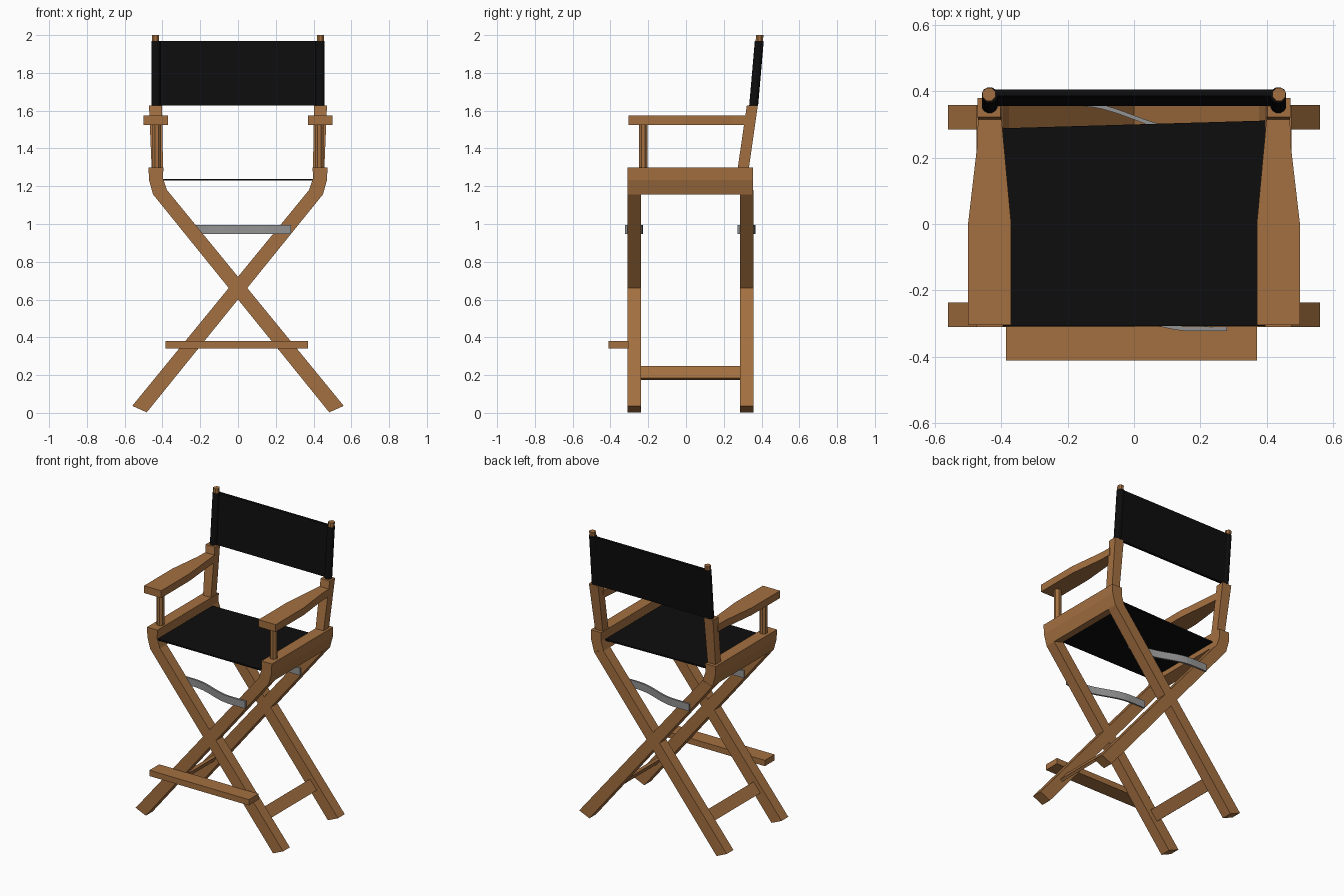
import bpy, math
from mathutils import Vector

if "Cube" in bpy.data.objects:
    bpy.data.objects.remove(bpy.data.objects["Cube"])


def material(name, rgb):
    m = bpy.data.materials.new(name)
    m.diffuse_color = (*rgb, 1)
    m.use_nodes = True
    m.node_tree.nodes["Principled BSDF"].inputs["Base Color"].default_value = m.diffuse_color
    return m


WOOD = material("warm wood", (0.37, 0.162, 0.052))
BLACK = material("black canvas", (0.004, 0.004, 0.004))
METAL = material("grey metal", (0.29, 0.29, 0.29))


def solid(name, ring_a, ring_b, mat, sx=1):
    """Closed solid between two matching rings of points; sx=-1 mirrors in x."""
    n = len(ring_a)
    verts = [(x * sx, y, z) for x, y, z in ring_a + ring_b]
    faces = [tuple(range(n)), tuple(range(n, 2 * n))]
    faces += [(i, (i + 1) % n, n + (i + 1) % n, n + i) for i in range(n)]
    me = bpy.data.meshes.new(name)
    me.from_pydata(verts, [], faces)
    me.materials.append(mat)
    ob = bpy.data.objects.new(name, me)
    bpy.context.collection.objects.link(ob)
    # consistent outward normals
    import bmesh
    bm = bmesh.new()
    bm.from_mesh(me)
    bmesh.ops.recalc_face_normals(bm, faces=bm.faces)
    bm.to_mesh(me)
    bm.free()
    return ob


def along_y(name, pts, y0, y1, mat, sx=1):
    return solid(name, [(x, y0, z) for x, z in pts], [(x, y1, z) for x, z in pts], mat, sx)


def along_z(name, pts, z0, z1, mat, sx=1):
    return solid(name, [(x, y, z0) for x, y in pts], [(x, y, z1) for x, y in pts], mat, sx)


def rod(name, a, b, r, sides, mat, sx=1):
    def ring(c):
        return [(c[0] + r * math.cos((i + .5) * math.tau / sides),
                 c[1] + r * math.sin((i + .5) * math.tau / sides), c[2]) for i in range(sides)]
    return solid(name, ring(a), ring(b), mat, sx)


def rect(x0, x1, y0, y1):
    return [(x0, y0), (x1, y0), (x1, y1), (x0, y1)]


LEG = [(-0.56, 0.037), (-0.483, 0.003), (0.45, 1.157), (0.376, 1.18)]
RAIL = [(0.376, 1.18), (0.45, 1.157), (0.471, 1.233), (0.474, 1.30), (0.395, 1.30), (0.397, 1.243)]
ARM = [(0.37, -0.305), (0.50, -0.305), (0.50, 0), (0.472, 0.24), (0.47, 0.325), (0.40, 0.325), (0.37, 0)]


def back_y(z):
    """Centre line of the leaning back dowels."""
    return 0.358 + (z - 1.625) * 0.087


for sx, side in ((1, "right"), (-1, "left")):
    # crossed legs and seat rail
    along_y(f"front_leg_{side}", LEG, -0.31, -0.237, WOOD, sx)
    along_y(f"back_leg_{side}", LEG, 0.285, 0.358, WOOD, sx)
    along_y(f"seat_rail_{side}", RAIL, -0.31, 0.356, WOOD, sx)
    # tilted plank joining the lower legs
    d, n, c = Vector((0.629, 0.777)), Vector((0.777, -0.629)), Vector((-0.366, 0.212))
    plank = [c + d * a * 0.041 + n * b * 0.009 for a, b in ((-1, -1), (1, -1), (1, 1), (-1, 1))]
    along_y(f"stretcher_{side}", [tuple(p) for p in plank], -0.24, 0.288, WOOD, sx)
    # armrest with its front dowel
    along_z(f"armrest_{side}", ARM, 1.525, 1.575, WOOD, sx)
    rod(f"arm_dowel_{side}", (0.43, -0.227, 1.29), (0.43, -0.227, 1.53), 0.025, 8, WOOD, sx)
    # leaning back post and the dowel above it
    solid(f"back_post_{side}",
          [(x, y, 1.29) for x, y in rect(0.397, 0.457, 0.273, 0.332)],
          [(x, y, 1.627) for x, y in rect(0.402, 0.471, 0.322, 0.38)], WOOD, sx)
    rod(f"back_dowel_{side}", (0.437, back_y(1.6), 1.6), (0.437, back_y(2.0), 2.0), 0.021, 8, WOOD, sx)
    # canvas sleeve around the dowel
    rod(f"back_sleeve_{side}", (0.435, back_y(1.627), 1.627), (0.435, back_y(1.97), 1.97), 0.0245, 12, BLACK, sx)

# back canvas
solid("back_canvas",
      [(x, y, 1.627) for x, y in rect(-0.44, 0.44, 0.356, 0.375)],
      [(x, y, 1.97) for x, y in rect(-0.44, 0.44, 0.386, 0.405)], BLACK)

# seat canvas, its rear edge slightly skewed
along_z("seat_canvas", [(-0.41, -0.307), (0.41, -0.307), (0.41, 0.312), (-0.41, 0.288)], 1.229, 1.239, BLACK)

# footrest
along_z("footrest", rect(-0.385, 0.37, -0.411, -0.305), 0.34, 0.38, WOOD)


# S-bent metal braces passing in front of one leg and behind the other
def brace(name, yc, sx):
    top = []
    for i in range(19):
        x = -0.28 + 0.56 * i / 18
        t = max(-1, min(1, x / 0.17))
        top.append((x, -0.041 * math.sin(t * math.pi / 2)))
    pts = [(x, y - 0.0065) for x, y in top] + [(x, y + 0.0065) for x, y in reversed(top)]
    pts = [(x * sx, y * sx + yc) for x, y in pts]
    along_z(name, pts, 0.946, 0.996, METAL)


brace("front_brace", -0.275, 1)
brace("back_brace", 0.321, -1)
